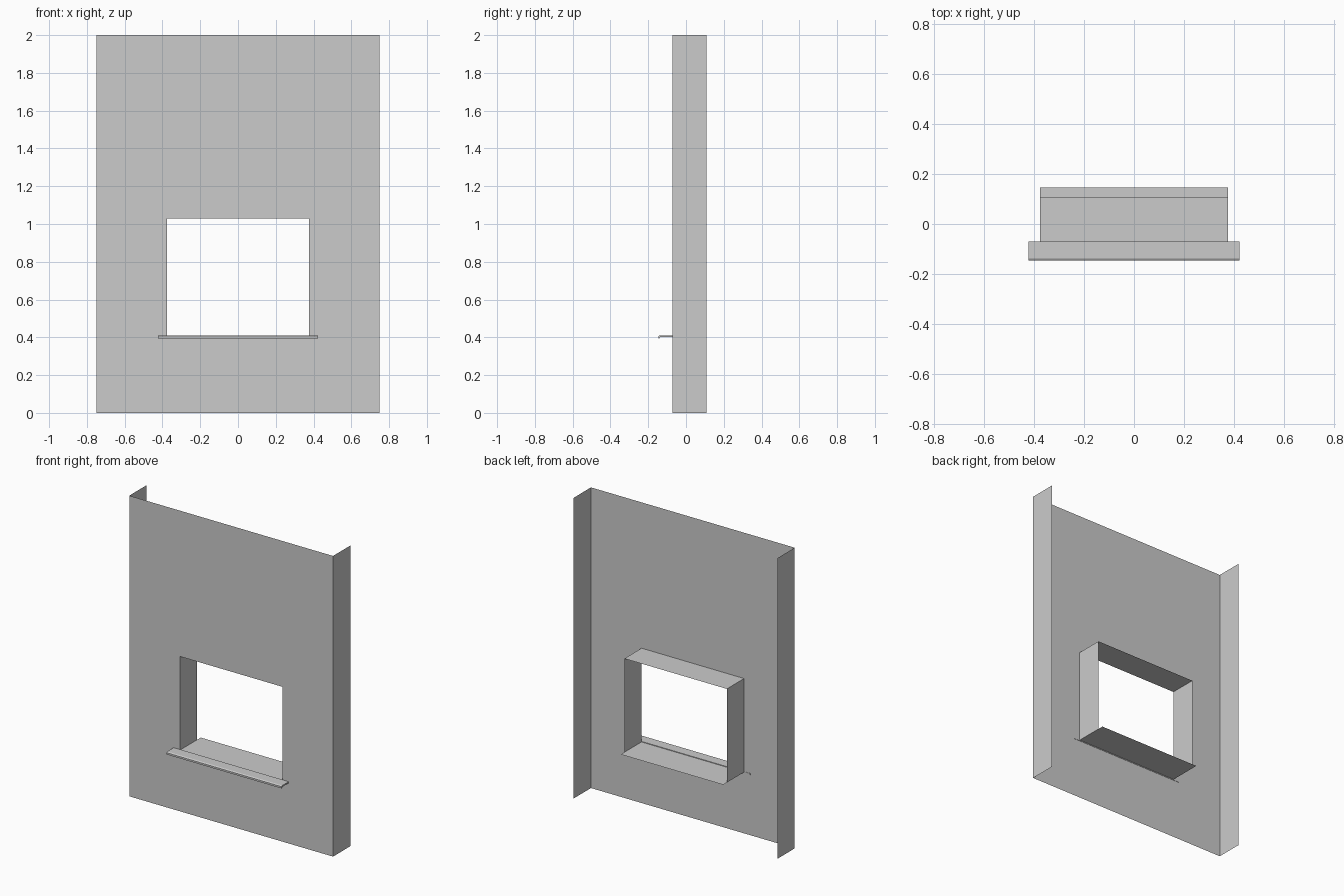
import bpy

if "Cube" in bpy.data.objects:
    bpy.data.objects.remove(bpy.data.objects["Cube"])

WALL_Y, BACK_Y = -0.072, 0.109      # front face and rear edge of the returns
HALF_W, HEIGHT = 0.75, 2.0
OPEN_X, OPEN_LO, OPEN_HI = 0.377, 0.407, 1.03


def make(name, verts, faces):
    mesh = bpy.data.meshes.new(name)
    mesh.from_pydata(verts, [], faces)
    obj = bpy.data.objects.new(name, mesh)
    bpy.context.collection.objects.link(obj)
    return obj


def loft_back(name, points, closed):
    """Sheet running from the wall face to the rear edge along an x,z outline."""
    n = len(points)
    verts = [(x, y, z) for y in (WALL_Y, BACK_Y) for x, z in points]
    count = n if closed else n - 1
    faces = [(i, (i + 1) % n, (i + 1) % n + n, i + n) for i in range(count)]
    return make(name, verts, faces)


# Front wall sheet: ring of faces around the opening
outer = [(-HALF_W, 0), (HALF_W, 0), (HALF_W, HEIGHT), (-HALF_W, HEIGHT)]
inner = [(-OPEN_X, OPEN_LO), (OPEN_X, OPEN_LO), (OPEN_X, OPEN_HI), (-OPEN_X, OPEN_HI)]
make("front_wall", [(x, WALL_Y, z) for x, z in outer + inner],
     [(i, (i + 1) % 4, (i + 1) % 4 + 4, i + 4) for i in range(4)])

# Side returns
for side, label in ((-1, "left"), (1, "right")):
    pts = [(side * HALF_W, 0), (side * HALF_W, HEIGHT)]
    loft_back(label + "_wall_return", pts[::side], False)

# Window reveal: jambs and head, open at the bottom
loft_back("window_reveal", [inner[0], inner[3], inner[2], inner[1]], False)

# Inner sill board, running past the reveal at the back
make("inner_sill",
     [(-OPEN_X, WALL_Y, OPEN_LO), (OPEN_X, WALL_Y, OPEN_LO),
      (OPEN_X, 0.147, OPEN_LO), (-OPEN_X, 0.147, OPEN_LO)], [(0, 1, 2, 3)])

# Outer sill: folded sheet profile (y, z) with a drip lip, extruded along x
profile = [(-0.07, 0.411), (-0.138, 0.411), (-0.146, 0.406), (-0.146, 0.394),
           (-0.141, 0.394), (-0.137, 0.402), (-0.07, 0.402)]
n = len(profile)
make("outer_sill",
     [(x, y, z) for x in (-0.423, 0.423) for y, z in profile],
     [(i, i + n, (i + 1) % n + n, (i + 1) % n) for i in range(n)]
     + [tuple(range(n)), tuple(reversed(range(n, 2 * n)))])
